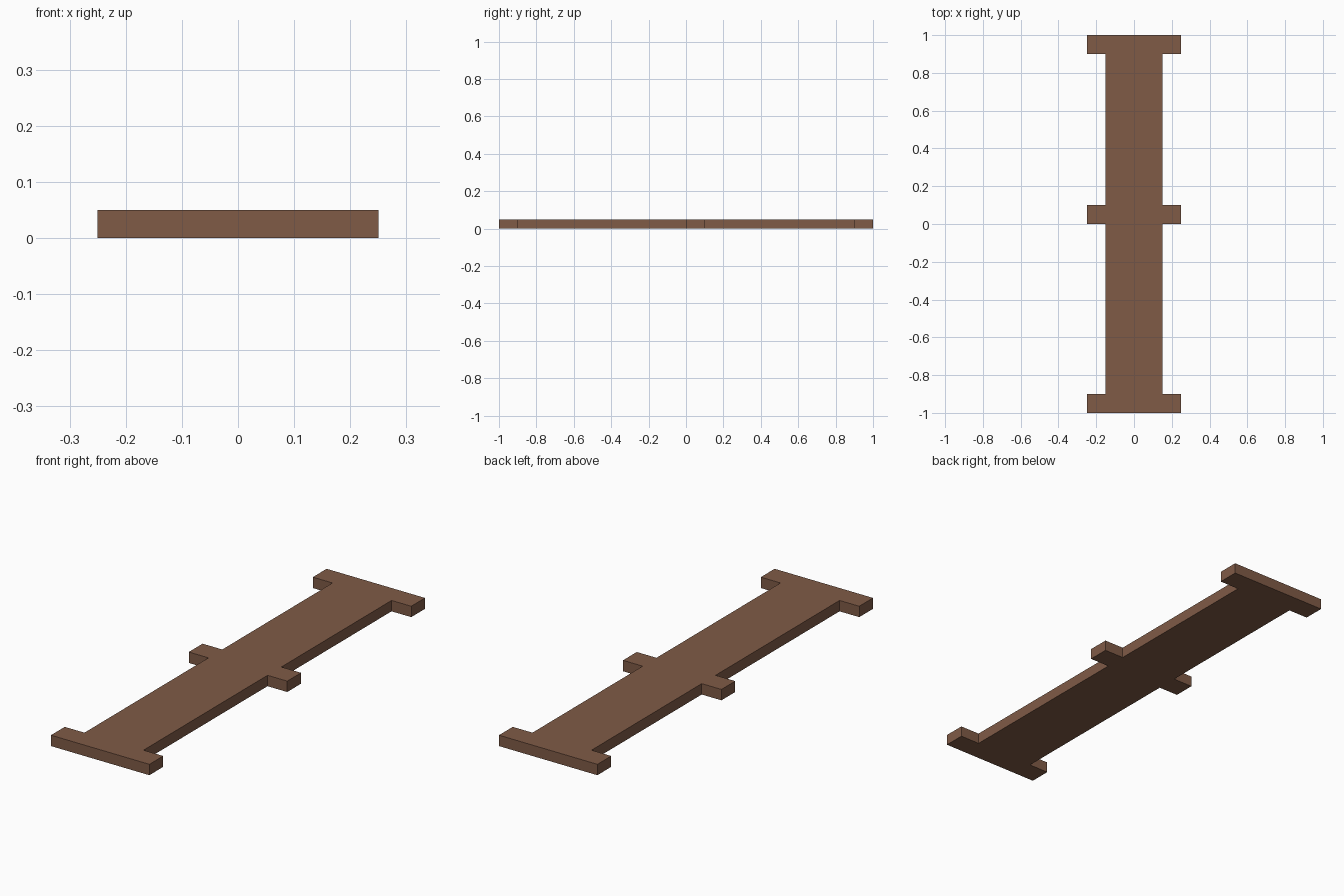
import bpy
import bmesh

if "Cube" in bpy.data.objects:
    bpy.data.objects.remove(bpy.data.objects["Cube"])

THICK = 0.05
NARROW, WIDE = 0.15, 0.25

wood = bpy.data.materials.new("brown wood")
wood.diffuse_color = (0.215, 0.104, 0.062, 1.0)
wood.use_nodes = True
wood.node_tree.nodes["Principled BSDF"].inputs["Base Color"].default_value = wood.diffuse_color

# Right-hand outline: plank edge with three protruding crosspieces
tabs = [(-1.0, -0.9), (0.0, 0.1), (0.9, 1.0)]
right = []
for y0, y1 in tabs:
    if y0 > -1.0:
        right.append((NARROW, y0))
    right += [(WIDE, y0), (WIDE, y1)]
    if y1 < 1.0:
        right.append((NARROW, y1))
outline = right + [(-x, y) for x, y in reversed(right)]

# Plank: mirrored outline extruded upward
bm = bmesh.new()
base = bm.faces.new([bm.verts.new((x, y, 0)) for x, y in outline])
ext = bmesh.ops.extrude_face_region(bm, geom=[base], use_keep_orig=True)
top = [v for v in ext["geom"] if isinstance(v, bmesh.types.BMVert)]
bmesh.ops.translate(bm, verts=top, vec=(0, 0, THICK))
bmesh.ops.recalc_face_normals(bm, faces=bm.faces[:])

mesh = bpy.data.meshes.new("plank")
bm.to_mesh(mesh)
bm.free()
mesh.materials.append(wood)
plank = bpy.data.objects.new("plank", mesh)
bpy.context.collection.objects.link(plank)
